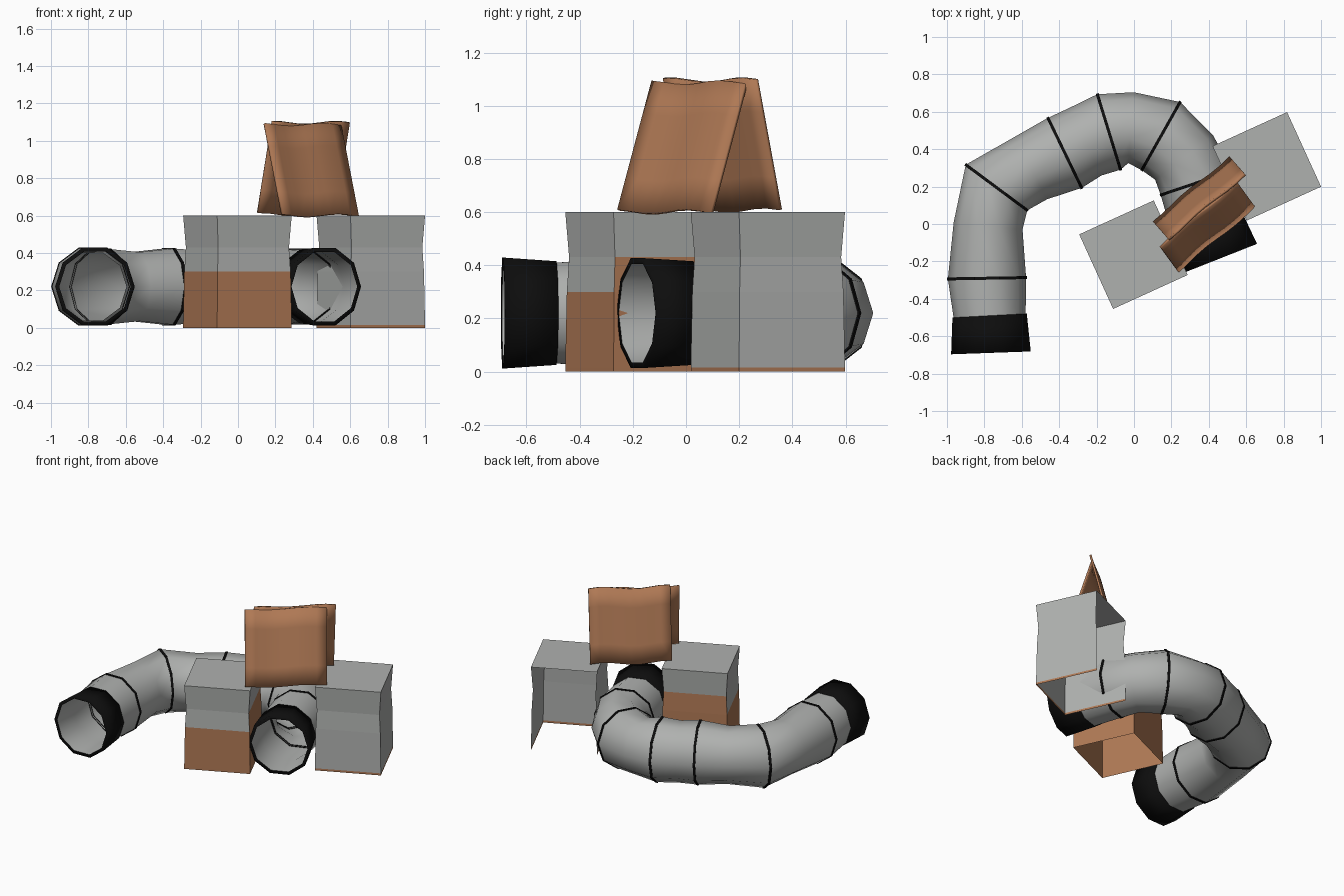
import bpy, math
from mathutils import Vector

if "Cube" in bpy.data.objects:
    bpy.data.objects.remove(bpy.data.objects["Cube"])


def material(name, rgb):
    m = bpy.data.materials.new(name)
    m.diffuse_color = (*rgb, 1)
    m.use_nodes = True
    m.node_tree.nodes["Principled BSDF"].inputs["Base Color"].default_value = m.diffuse_color
    return m


GRAY = material("gray", (0.43, 0.44, 0.43))
BROWN = material("cardboard brown", (0.43, 0.19, 0.09))
BLACK = material("black", (0.004, 0.004, 0.004))


def make(name, verts, faces, mats, smooth=False):
    me = bpy.data.meshes.new(name)
    me.from_pydata([tuple(v) for v in verts], [], faces)
    for m in mats:
        me.materials.append(m)
    ob = bpy.data.objects.new(name, me)
    bpy.context.collection.objects.link(ob)
    if smooth:
        for p in me.polygons:
            p.use_smooth = True
    return ob


SIDES = 10
MID_Z = 0.22


def sweep(name, loops, mat, smooth=True):
    """Skin loops given as (centre, tangent, radius); cross-section is a decagon."""
    verts, faces = [], []
    for c, t, r in loops:
        side = Vector((t.y, -t.x, 0)).normalized()
        for k in range(SIDES):
            a = 2 * math.pi * k / SIDES
            verts.append(c + side * r * math.cos(a) + Vector((0, 0, r * 1.03 * math.sin(a))))
    for i in range(len(loops) - 1):
        for k in range(SIDES):
            n = (k + 1) % SIDES
            faces.append((i * SIDES + k, i * SIDES + n, (i + 1) * SIDES + n, (i + 1) * SIDES + k))
    return make(name, verts, faces, [mat], smooth)


# Curved play tunnel: x, y, radius, has a black hoop
PATH = [(-0.765, -0.685, 0.205, 0), (-0.772, -0.49, 0.193, 0), (-0.786, -0.29, 0.209, 1),
        (-0.78, -0.01, 0.185, 0), (-0.735, 0.195, 0.205, 1), (-0.55, 0.3, 0.188, 0),
        (-0.37, 0.38, 0.208, 1), (-0.26, 0.44, 0.200, 0), (-0.134, 0.492, 0.211, 1),
        (-0.016, 0.515, 0.190, 0), (0.144, 0.47, 0.209, 1), (0.268, 0.355, 0.195, 0),
        (0.335, 0.22, 0.203, 1), (0.385, 0.01, 0.193, 0), (0.46, -0.18, 0.203, 0)]
pts = [Vector((p[0], p[1], MID_Z)) for p in PATH]
last = len(pts) - 1
tan = [(pts[min(i + 1, last)] - pts[max(i - 1, 0)]).normalized() for i in range(last + 1)]
sweep("tunnel_tube", [(pts[i], tan[i], PATH[i][2]) for i in range(last + 1)], GRAY)

# Hoops around the tunnel
for i, p in enumerate(PATH):
    if p[3]:
        d, r = tan[i] * 0.008, p[2]
        sweep(f"tunnel_hoop_{i}", [(pts[i] - d, tan[i], r - 0.006), (pts[i] - d, tan[i], r + 0.004),
                                   (pts[i] + d, tan[i], r + 0.004), (pts[i] + d, tan[i], r - 0.006)],
              BLACK, False)

# Black sleeves with a rim at both mouths
for name, e, s in (("left_mouth_band", 0, 1), ("right_mouth_band", last, last - 1)):
    out = (pts[e] - pts[s]).normalized() * 0.004
    re, rs = PATH[e][2], PATH[s][2]
    sweep(name, [(pts[s], tan[s], rs + 0.001), (pts[s], tan[s], rs + 0.006),
                 (pts[e] + out, tan[e], re + 0.008), (pts[e] + out, tan[e], re - 0.014)], BLACK)


# Boxes: open below, slightly pinched walls; brown heights for front, right, back, left walls
def box(name, cx, cy, brown, open_back):
    h, turn = 0.219, math.radians(24.5)
    levels = [(0, 1), (0.015, 1), (0.3, 0.98), (0.43, 0.95), (0.6, 1)]
    verts, faces, idx = [], [], []
    for z, s in levels:
        for sx, sy in ((-1, -1), (1, -1), (1, 1), (-1, 1)):
            x, y = sx * h * s, sy * h * s
            verts.append((cx + x * math.cos(turn) - y * math.sin(turn),
                          cy + x * math.sin(turn) + y * math.cos(turn), z))
    for i in range(len(levels) - 1):
        for k in range(4):
            if open_back and k == 2:
                continue
            n = (k + 1) % 4
            faces.append((i * 4 + k, i * 4 + n, i * 4 + 4 + n, i * 4 + 4 + k))
            idx.append(1 if levels[i + 1][0] <= brown[k] + 1e-4 else 0)
    t = 4 * (len(levels) - 1)
    faces.append((t, t + 1, t + 2, t + 3))
    idx.append(0)
    ob = make(name, verts, faces, [GRAY, BROWN])
    for p, m in zip(ob.data.polygons, idx):
        p.material_index = m


box("left_box", -0.003, -0.164, (0.3, 0.43, 0.43, 0.3), False)
box("right_box", 0.71, 0.308, (0.015, 0.015, 0.015, 0.015), True)


# Leaning roof panels with a slight ripple
def panel(name, low, high, low_z, high_z, phase):
    along = Vector((0.412, 0.345, 0))
    nrm = Vector((along.y, -along.x, 0)).normalized()
    n, rows = 8, 4
    verts, faces = [], []
    for i in range(n + 1):
        u = i / n
        for j in range(rows + 1):
            v = j / rows
            a = Vector((*low, low_z)).lerp(Vector((*high, high_z)), v)
            w = math.sin(u * 8 + phase)
            verts.append(a + along * u + nrm * 0.006 * w + Vector((0, 0, 0.008 * w)))
    for i in range(n):
        for j in range(rows):
            a = i * (rows + 1) + j
            faces.append((a, a + rows + 1, a + rows + 2, a + 1))
    ob = make(name, verts, faces, [BROWN], True)
    mod = ob.modifiers.new("thickness", "SOLIDIFY")
    mod.thickness, mod.offset = 0.014, 0
    bpy.context.view_layer.objects.active = ob
    ob.select_set(True)
    bpy.ops.object.shade_smooth_by_angle(angle=math.radians(35))
    ob.select_set(False)


panel("front_roof_panel", (0.232, -0.25), (0.138, -0.121), 0.6, 1.085, 2.0)
panel("back_roof_panel", (0.102, 0.012), (0.181, -0.078), 0.607, 1.097, 1.2)
